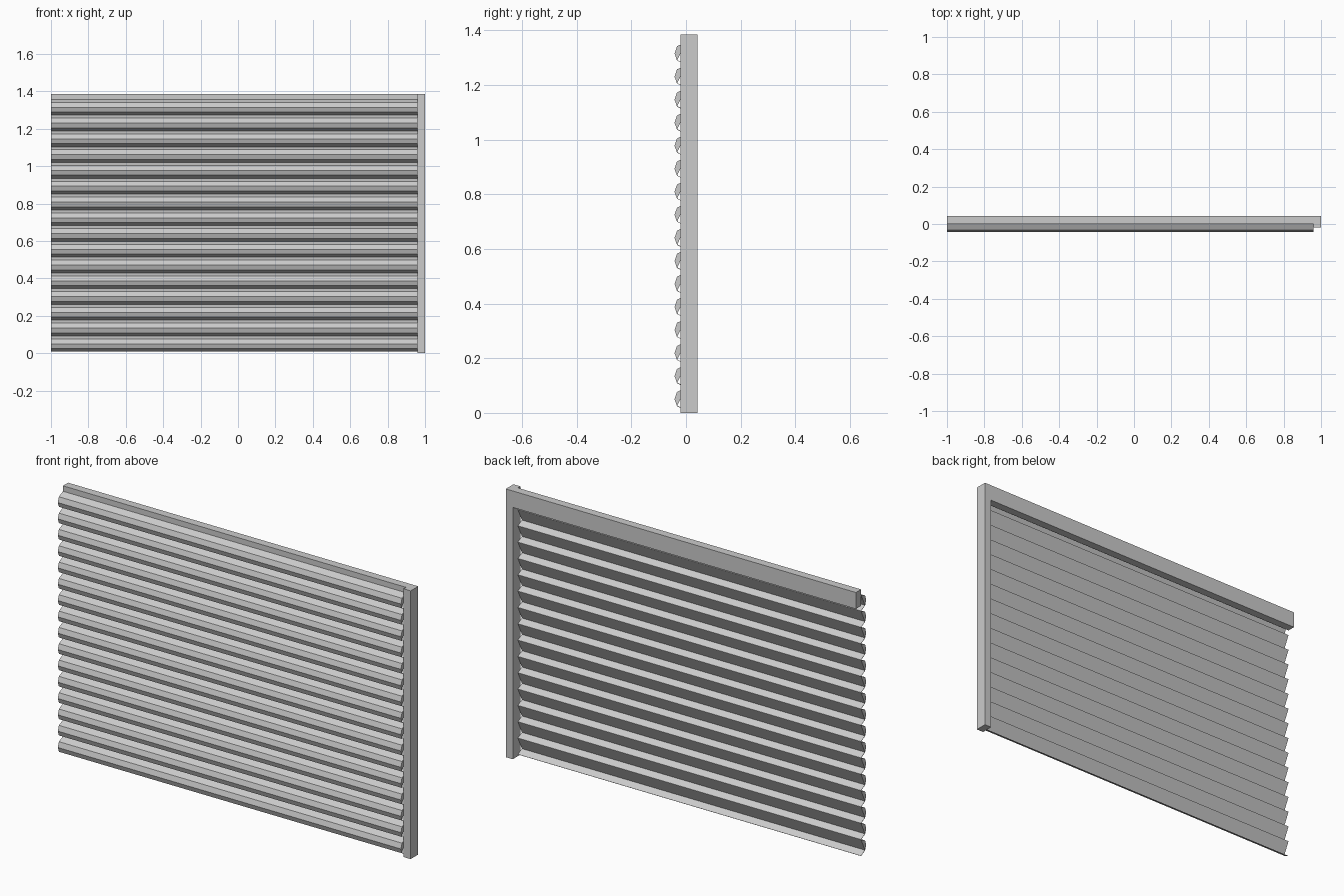
import bpy, bmesh

if "Cube" in bpy.data.objects:
    bpy.data.objects.remove(bpy.data.objects["Cube"])

# One flat grey for the whole shutter
grey = bpy.data.materials.new("light_grey")
grey.diffuse_color = (0.6, 0.6, 0.6, 1)
grey.use_nodes = True
grey.node_tree.nodes["Principled BSDF"].inputs["Base Color"].default_value = grey.diffuse_color


def add_object(name, bm):
    bmesh.ops.recalc_face_normals(bm, faces=bm.faces[:])
    mesh = bpy.data.meshes.new(name)
    bm.to_mesh(mesh)
    bm.free()
    mesh.materials.append(grey)
    obj = bpy.data.objects.new(name, mesh)
    bpy.context.collection.objects.link(obj)
    return obj


def extrude_profile(name, profile, x0, x1):
    """Solid bar along x from a (y, z) outline."""
    bm = bmesh.new()
    face = bm.faces.new([bm.verts.new((x0, y, z)) for y, z in profile])
    res = bmesh.ops.extrude_face_region(bm, geom=[face])
    verts = [v for v in res["geom"] if isinstance(v, bmesh.types.BMVert)]
    bmesh.ops.translate(bm, verts=verts, vec=(x1 - x0, 0, 0))
    return add_object(name, bm)


def box_profile(y0, y1, z0, z1):
    return [(y0, z0), (y1, z0), (y1, z1), (y0, z1)]


HEIGHT = 1.385
POST_X = 0.96

# Frame: side post and top beam
extrude_profile("side_post", box_profile(-0.02, 0.042, 0, HEIGHT), POST_X, 1)
extrude_profile("top_beam", box_profile(0, 0.042, 1.30, HEIGHT), -1, POST_X)

# Slats: faceted bulge in front, sloping lip below, flat slanted back
COUNT, BOTTOM, PITCH = 16, 0.008, 0.0843
SLAT = [(0, 0), (-0.033, 0.0165), (-0.042, 0.042), (-0.033, 0.0685),
        (0, PITCH), (-0.032, 0.0185), (0, 0.001)]
for i in range(COUNT):
    z0 = BOTTOM + i * PITCH
    extrude_profile(f"slat_{i + 1}", [(y, z + z0) for y, z in SLAT], -1, POST_X)
